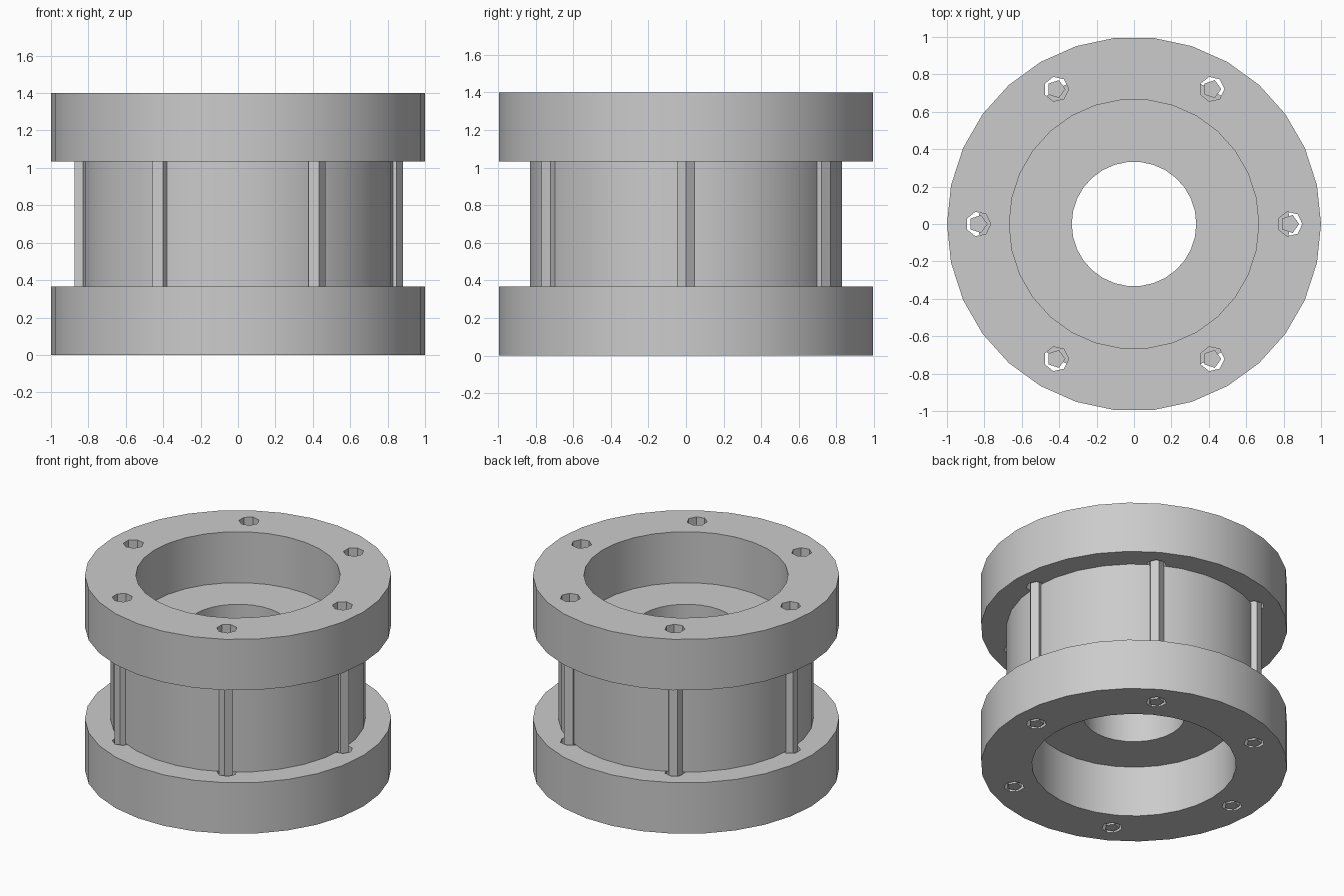
import bpy
import bmesh
from math import cos, sin, tau, radians

if "Cube" in bpy.data.objects:
    bpy.data.objects.remove(bpy.data.objects["Cube"], do_unlink=True)

SIDES = 30
HEIGHT = 1.4
FLANGE = 0.367
BOLT_CIRCLE = 0.833
BOLT_SPOTS = [(BOLT_CIRCLE * cos(tau * i / 6), BOLT_CIRCLE * sin(tau * i / 6))
              for i in range(6)]

grey = bpy.data.materials.new("light_grey")
grey.use_nodes = True
GREY = (0.6, 0.6, 0.6, 1)
grey.diffuse_color = GREY
grey.node_tree.nodes["Principled BSDF"].inputs["Base Color"].default_value = GREY


def circle(bm, sides, radius, z, centre=(0, 0)):
    return [bm.verts.new((centre[0] + radius * cos(tau * i / sides),
                          centre[1] + radius * sin(tau * i / sides), z))
            for i in range(sides)]


def add_tube(bm, outer, inner, z0, z1):
    """Ring with a rectangular section."""
    loops = [circle(bm, SIDES, r, z) for r, z in
             ((outer, z0), (outer, z1), (inner, z1), (inner, z0))]
    for a, b in zip(loops, loops[1:] + loops[:1]):
        for i in range(SIDES):
            j = (i + 1) % SIDES
            bm.faces.new((a[i], a[j], b[j], b[i]))


def add_prism(bm, sides, radius, z0, z1, centre):
    low = circle(bm, sides, radius, z0, centre)
    high = circle(bm, sides, radius, z1, centre)
    bm.faces.new(low[::-1])
    bm.faces.new(high)
    for i in range(sides):
        j = (i + 1) % sides
        bm.faces.new((low[i], low[j], high[j], high[i]))


def finish(bm, name):
    bmesh.ops.recalc_face_normals(bm, faces=bm.faces[:])
    mesh = bpy.data.meshes.new(name)
    bm.to_mesh(mesh)
    bm.free()
    mesh.materials.append(grey)
    obj = bpy.data.objects.new(name, mesh)
    bpy.context.collection.objects.link(obj)
    return obj


def select(obj):
    bpy.ops.object.select_all(action='DESELECT')
    obj.select_set(True)
    bpy.context.view_layer.objects.active = obj


def smooth(obj):
    select(obj)
    bpy.ops.object.shade_smooth_by_angle(angle=radians(30))


# Cutter for the six bolt holes
bm = bmesh.new()
for spot in BOLT_SPOTS:
    add_prism(bm, 7, 0.067, -0.1, HEIGHT + 0.1, spot)
cutter = finish(bm, "bolt_hole_cutter")
cutter.hide_render = True

# Drilled end flanges
for name, z0 in (("lower_flange", 0), ("upper_flange", HEIGHT - FLANGE)):
    bm = bmesh.new()
    add_tube(bm, 1, 0.667, z0, z0 + FLANGE)
    flange = finish(bm, name)
    cut = flange.modifiers.new("bolt_holes", 'BOOLEAN')
    cut.operation = 'DIFFERENCE'
    cut.solver = 'EXACT'
    cut.object = cutter
    select(flange)
    bpy.ops.object.modifier_apply(modifier=cut.name)
    smooth(flange)
bpy.data.objects.remove(cutter, do_unlink=True)

# Thick-walled middle body with the narrow bore
bm = bmesh.new()
add_tube(bm, BOLT_CIRCLE, 0.333, FLANGE, HEIGHT - FLANGE)
smooth(finish(bm, "middle_body"))

# Five-sided tie rods, sunk below the upper face
for number, spot in enumerate(BOLT_SPOTS, 1):
    bm = bmesh.new()
    add_prism(bm, 5, 0.05, 0, HEIGHT - 0.067, spot)
    finish(bm, f"tie_rod_{number}")
